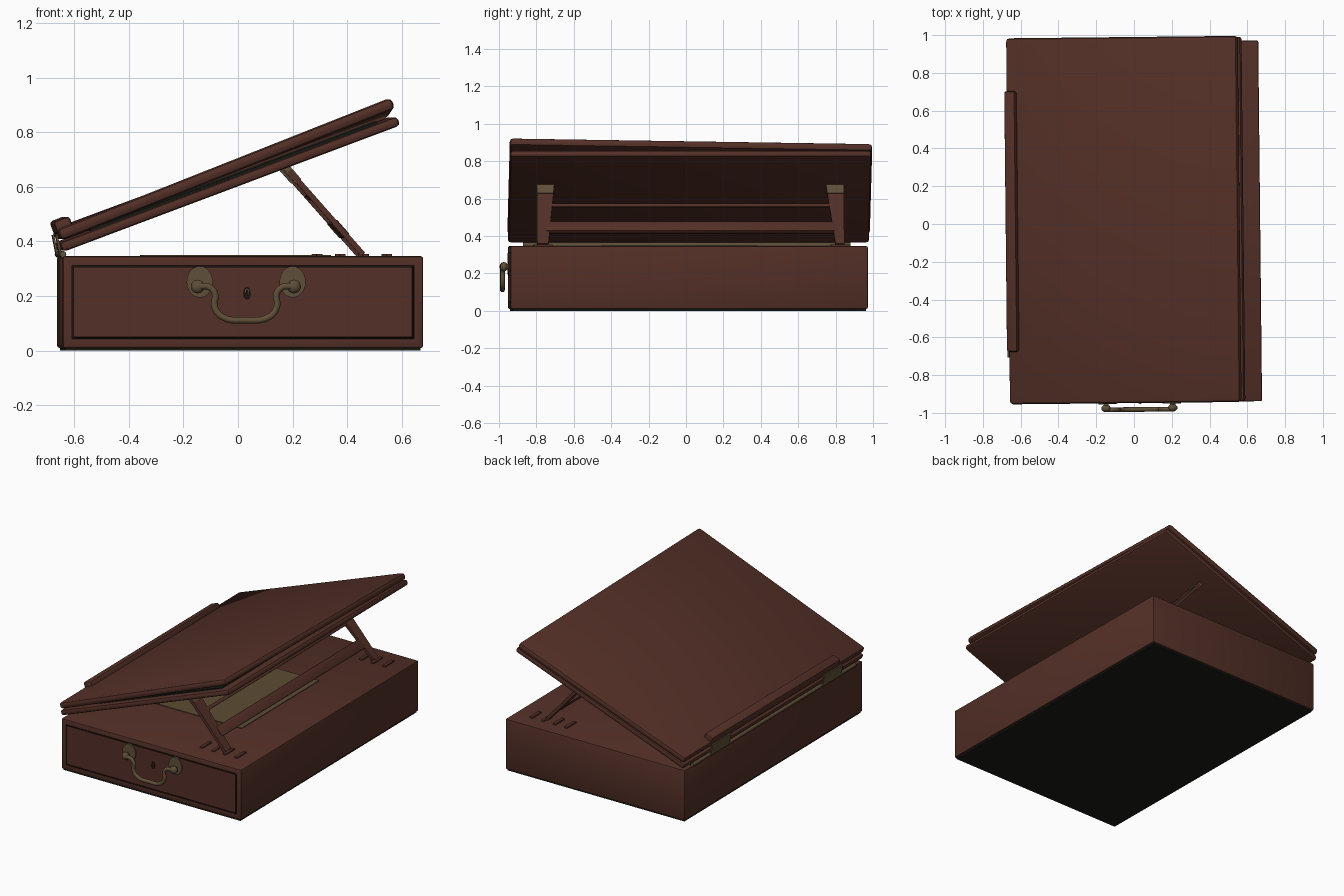
import bpy, bmesh, math
from mathutils import Matrix, Vector

if "Cube" in bpy.data.objects:
    bpy.data.objects.remove(bpy.data.objects["Cube"])


def material(name, rgb):
    m = bpy.data.materials.new(name)
    m.diffuse_color = (*rgb, 1)
    m.use_nodes = True
    m.node_tree.nodes["Principled BSDF"].inputs["Base Color"].default_value = m.diffuse_color
    return m


WOOD = material("red_brown_wood", (0.087, 0.029, 0.020))
BRASS = material("aged_brass", (0.115, 0.078, 0.040))
LEATHER = material("olive_leather", (0.108, 0.074, 0.034))
BASE = material("black_green_baize", (0.010, 0.012, 0.008))
DARK = material("dark_recess", (0.012, 0.006, 0.004))


def finish(name, bm, *mats):
    bmesh.ops.recalc_face_normals(bm, faces=bm.faces)
    mesh = bpy.data.meshes.new(name)
    bm.to_mesh(mesh)
    bm.free()
    ob = bpy.data.objects.new(name, mesh)
    bpy.context.collection.objects.link(ob)
    for m in mats:
        mesh.materials.append(m)
    return ob


def smooth(ob):
    bpy.ops.object.select_all(action='DESELECT')
    ob.select_set(True)
    bpy.context.view_layer.objects.active = ob
    bpy.ops.object.shade_smooth_by_angle(angle=math.radians(40))


def block_bm(size, bevel=0, segments=2):
    bm = bmesh.new()
    bmesh.ops.create_cube(bm, size=1, matrix=Matrix.Diagonal((*size, 1)))
    if bevel:
        bmesh.ops.bevel(bm, geom=bm.edges[:], offset=bevel, segments=segments,
                        profile=0.5, affect='EDGES')
    return bm


def block(name, centre, size, mat, bevel=0, slope=0):
    bm = block_bm(size, bevel)
    bm.transform(Matrix.Translation(centre) @ Matrix.Rotation(-slope, 4, 'Y'))
    ob = finish(name, bm, mat)
    if bevel:
        smooth(ob)
    return ob


def panel(name, a, b, y0, y1, thick, mat, bevel):
    """Sloping board between two (x, z) points."""
    dx, dz = b[0] - a[0], b[1] - a[1]
    centre = ((a[0] + b[0]) / 2, (y0 + y1) / 2, (a[1] + b[1]) / 2)
    return block(name, centre, (math.hypot(dx, dz), y1 - y0, thick), mat, bevel,
                 math.atan2(dz, dx))


def cylinder(name, centre, radius, depth, mat, scale_z=1, sides=24, bevel=0):
    """Round part with its axis along y."""
    bm = bmesh.new()
    bmesh.ops.create_cone(bm, cap_ends=True, segments=sides, radius1=radius,
                          radius2=radius - bevel, depth=depth)
    bm.transform(Matrix.Translation(centre) @ Matrix.Diagonal((1, 1, scale_z, 1))
                 @ Matrix.Rotation(math.pi / 2, 4, 'X'))
    ob = finish(name, bm, mat)
    smooth(ob)
    return ob


# Box with a drawer outlined by a cut groove in the front face
bm = block_bm((1.32, 1.91, 0.336), 0.008)
front = max((f for f in bm.faces if f.normal.y < -0.9), key=lambda f: f.calc_area())
for thick, depth, mat in ((0.036, 0, 0), (0.001, -0.012, 1), (0.007, 0, 1), (0.001, 0.012, 1)):
    ring = bmesh.ops.inset_region(bm, faces=[front], thickness=thick, depth=depth)["faces"]
    for f in ring:
        f.material_index = mat
bm.transform(Matrix.Translation((0.008, 0.01, 0.178)))
smooth(finish("box", bm, WOOD, DARK))
block("base_lining", (0.008, 0.01, 0.0065), (1.30, 1.89, 0.013), BASE)

# Leather inset on the box top
block("leather_inset", (-0.01, -0.035, 0.347), (0.69, 0.83, 0.006), LEATHER)

# Two sloping boards and the felt between them
panel("lower_board", (-0.658, 0.378), (0.578, 0.842), -0.945, 0.985, 0.036, WOOD, 0.014)
panel("felt_lining", (-0.55, 0.441), (0.50, 0.835), -0.90, 0.94, 0.008, BASE, 0)
upper = panel("upper_board", (-0.665, 0.423), (0.558, 0.907), -0.948, 0.99, 0.044, WOOD, 0.018)
for v in upper.data.vertices:          # slight warp towards the back
    v.co.z -= 0.03 * max(0, (v.co.x + 0.66) / 1.22) * (v.co.y + 0.95) / 1.9

# Book ledge and hinge along the low edge
block("book_ledge", (-0.645, 0.02, 0.457), (0.062, 1.38, 0.055), WOOD, 0.012, math.radians(21))
cylinder("hinge_rod", (-0.65, 0.01, 0.353), 0.012, 1.75, BRASS, sides=12)
for y in (-0.6, 0.6):
    block("hinge_leaf", (-0.665, y, 0.39), (0.008, 0.2, 0.07), BRASS, 0, 0.2)


# Prop frame: tapered legs with brass caps, joined by two bars
TOP, FOOT = Vector((0.165, 0, 0.675)), Vector((0.45, 0, 0.352))
LEAN = (TOP - FOOT).normalized()
SIDE = Vector((LEAN.z, 0, -LEAN.x))


def tapered(name, t0, t1, edges, half, mat):
    """Leg section from t0 to t1 along the prop; edges(t) gives the y limits."""
    bm = bmesh.new()
    rings = []
    for t in (t0, t1):
        y0, y1 = edges(t)
        p = FOOT.lerp(TOP, t)
        rings.append([bm.verts.new(p + SIDE * s * half + Vector((0, y, 0)))
                      for s, y in ((-1, y0), (1, y0), (1, y1), (-1, y1))])
    bm.faces.new(rings[0])
    bm.faces.new(rings[1])
    for i in range(4):
        j = (i + 1) % 4
        bm.faces.new((rings[0][i], rings[0][j], rings[1][j], rings[1][i]))
    return finish(name, bm, mat)


def front_edges(t):
    return -0.80, -0.74 + 0.035 * t


def back_edges(t):
    return 0.795 - 0.05 * t, 0.842


for label, edges in (("front", front_edges), ("back", back_edges)):
    tapered(label + "_prop_leg", 0, 0.95, edges, 0.010, WOOD)
    tapered(label + "_prop_cap", 0.83, 1.0, edges, 0.013, BRASS)
    y = sum(edges(1)) / 2
    block(label + "_prop_bracket", (0.155, y, 0.676), (0.07, 0.08, 0.012), BRASS, 0, 0.36)
    # Row of cleats that catch the foot
    for i in range(4):
        block(label + "_cleat", (0.29 + 0.085 * i, sum(edges(0)) / 2, 0.349),
              (0.022, 0.10, 0.012), WOOD, 0.003)


def prop_bar(name, t, width, thick):
    p = FOOT.lerp(TOP, t)
    block(name, (p.x, 0.02, p.z), (width, 1.54, thick), WOOD, 0.003,
          math.atan2(LEAN.z, LEAN.x))


prop_bar("prop_crossbar", 0.29, 0.068, 0.026)
prop_bar("prop_thin_bar", 0.65, 0.022, 0.014)

# Drawer handle: back plates, knobs and a swinging bail
for x, px in ((-0.158, -0.150), (0.195, 0.190)):
    cylinder("handle_plate", (px, -0.948, 0.252), 0.048, 0.009, BRASS, 1.2)
    cylinder("handle_post", (x, -0.966, 0.235), 0.014, 0.04, BRASS)
    bm = bmesh.new()
    bmesh.ops.create_uvsphere(bm, u_segments=20, v_segments=12, radius=0.025)
    bm.transform(Matrix.Translation((x, -0.975, 0.235)) @ Matrix.Diagonal((1, 0.8, 1, 1)))
    smooth(finish("handle_knob", bm, BRASS))

curve = bpy.data.curves.new("handle_bail", 'CURVE')
curve.dimensions = '3D'
curve.bevel_depth = 0.0125
curve.bevel_resolution = 3
curve.resolution_u = 5
half = ((0.172, 0.236), (0.132, 0.232), (0.112, 0.205), (0.115, 0.165), (0.088, 0.125), (0, 0.112))
path = [(-x, z) for x, z in half] + [(x, z) for x, z in half[-2::-1]]
spline = curve.splines.new('BEZIER')
spline.bezier_points.add(len(path) - 1)
for bp, (x, z) in zip(spline.bezier_points, path):
    bp.co = (x + 0.018, -0.982, z)
    bp.handle_left_type = bp.handle_right_type = 'AUTO'
bail = bpy.data.objects.new("handle_bail", curve)
bpy.context.collection.objects.link(bail)
curve.materials.append(BRASS)

# Keyhole escutcheon and slot
cylinder("keyhole_plate", (0.023, -0.946, 0.21), 0.014, 0.006, DARK, 1.7)
cylinder("keyhole_rim", (0.023, -0.949, 0.216), 0.008, 0.005, BRASS, 1.4)
cylinder("keyhole_slot", (0.023, -0.951, 0.214), 0.005, 0.005, DARK, 2.0)

# The whole piece sits very slightly turned
turn = Matrix.Rotation(0.0105, 4, 'Z')
for ob in bpy.context.collection.objects:
    ob.matrix_world = turn @ ob.matrix_basis
